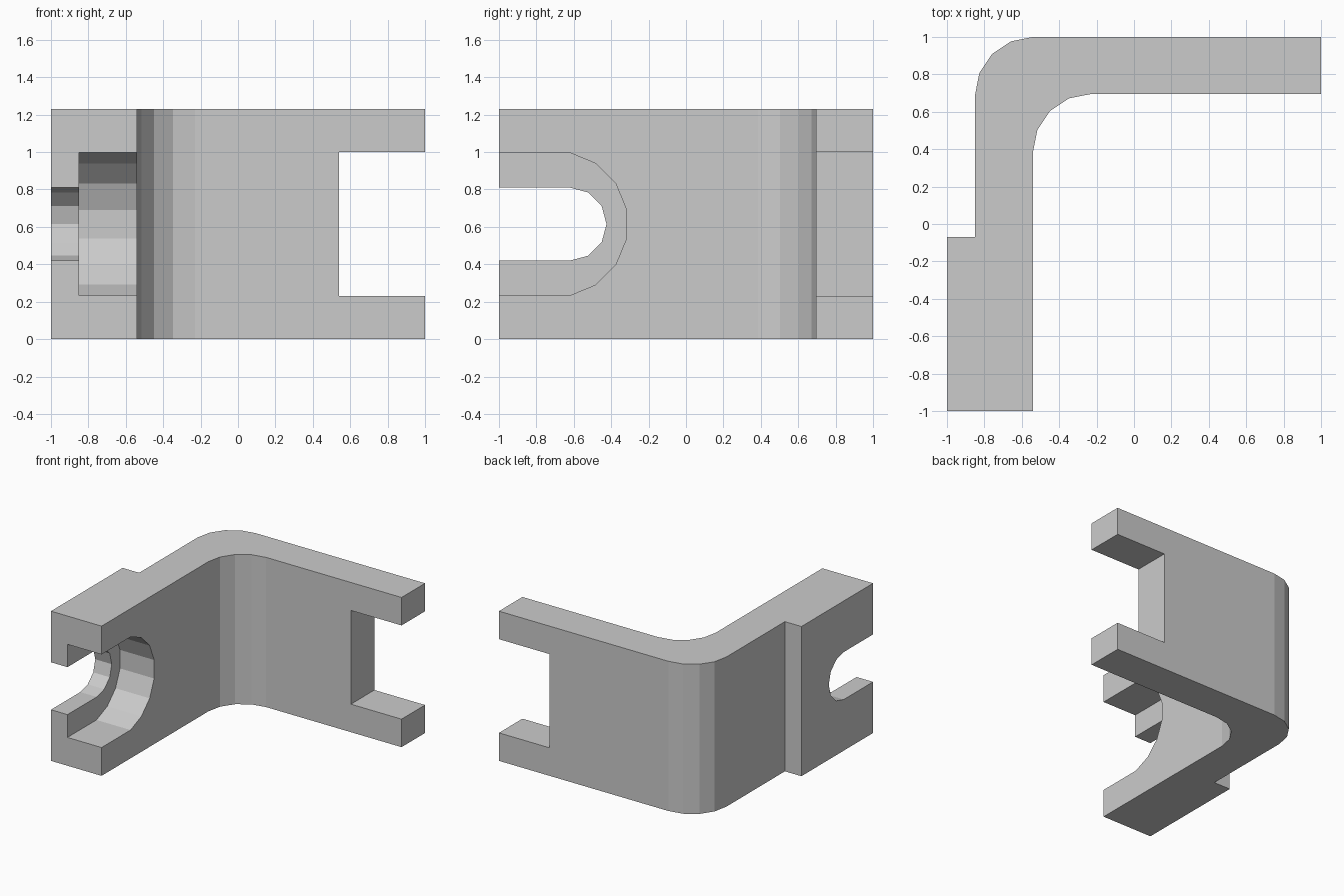
import bpy, bmesh
from math import cos, sin, radians
from mathutils import Vector

if "Cube" in bpy.data.objects:
    bpy.data.objects.remove(bpy.data.objects["Cube"])

HEIGHT, MID = 1.23, 0.615
INNER, OUTER, STEP = -0.54, -0.85, -1.0   # x of the arm's faces


def arc(cu, cv, r, start, end, segments):
    angles = [radians(start + (end - start) * i / segments) for i in range(segments + 1)]
    return [(cu + r * cos(a), cv + r * sin(a)) for a in angles]


def prism(name, points, direction):
    """Extrude a closed 3D outline along a direction."""
    bm = bmesh.new()
    face = bm.faces.new([bm.verts.new(p) for p in points])
    top = bmesh.ops.extrude_face_region(bm, geom=[face])["geom"]
    bmesh.ops.translate(bm, vec=Vector(direction),
                        verts=[v for v in top if isinstance(v, bmesh.types.BMVert)])
    bmesh.ops.recalc_face_normals(bm, faces=bm.faces)
    mesh = bpy.data.meshes.new(name)
    bm.to_mesh(mesh)
    bm.free()
    obj = bpy.data.objects.new(name, mesh)
    bpy.context.collection.objects.link(obj)
    return obj


def slot(name, nose, x0, x1):
    """Round-ended slot in the y-z plane, open towards -y."""
    outline = [(-1.2, nose[0][1])] + nose + [(-1.2, nose[-1][1])]
    return prism(name, [(x0, y, z) for y, z in outline], (x1 - x0, 0, 0))


def cut(target, cutter):
    cutter.hide_render = True
    mod = target.modifiers.new(cutter.name, "BOOLEAN")
    mod.operation, mod.solver, mod.object = "DIFFERENCE", "EXACT", cutter
    bpy.context.view_layer.objects.active = target
    bpy.ops.object.modifier_apply(modifier=mod.name)
    bpy.data.objects.remove(cutter)


# L-shaped bracket with rounded bend and thickened arm end
profile = [(STEP, -1), (INNER, -1)]
profile += arc(INNER + 0.31, 0.385, 0.31, 180, 90, 4)
profile += [(1, 0.695), (1, 1)]
profile += arc(INNER, 0.69, 0.31, 90, 180, 4)
profile += [(OUTER, -0.07), (STEP, -0.07)]
bracket = prism("angle_bracket", [(x, y, 0) for x, y in profile], (0, 0, HEIGHT))

# Square notch in the long arm
notch = [(0.54, 0.23), (1.2, 0.23), (1.2, 1.0), (0.54, 1.0)]
cut(bracket, prism("square_notch", [(x, 0.5, z) for x, z in notch], (0, 0.7, 0)))

# Wide counterbored slot, then the narrow slot through the outer wall
cut(bracket, slot("wide_slot", arc(-0.70, MID, 0.39, -78.75, 78.75, 7), OUTER, -0.4))
cut(bracket, slot("narrow_slot", arc(-0.62, MID, 0.195, -90, 90, 6), -1.2, -0.7))
